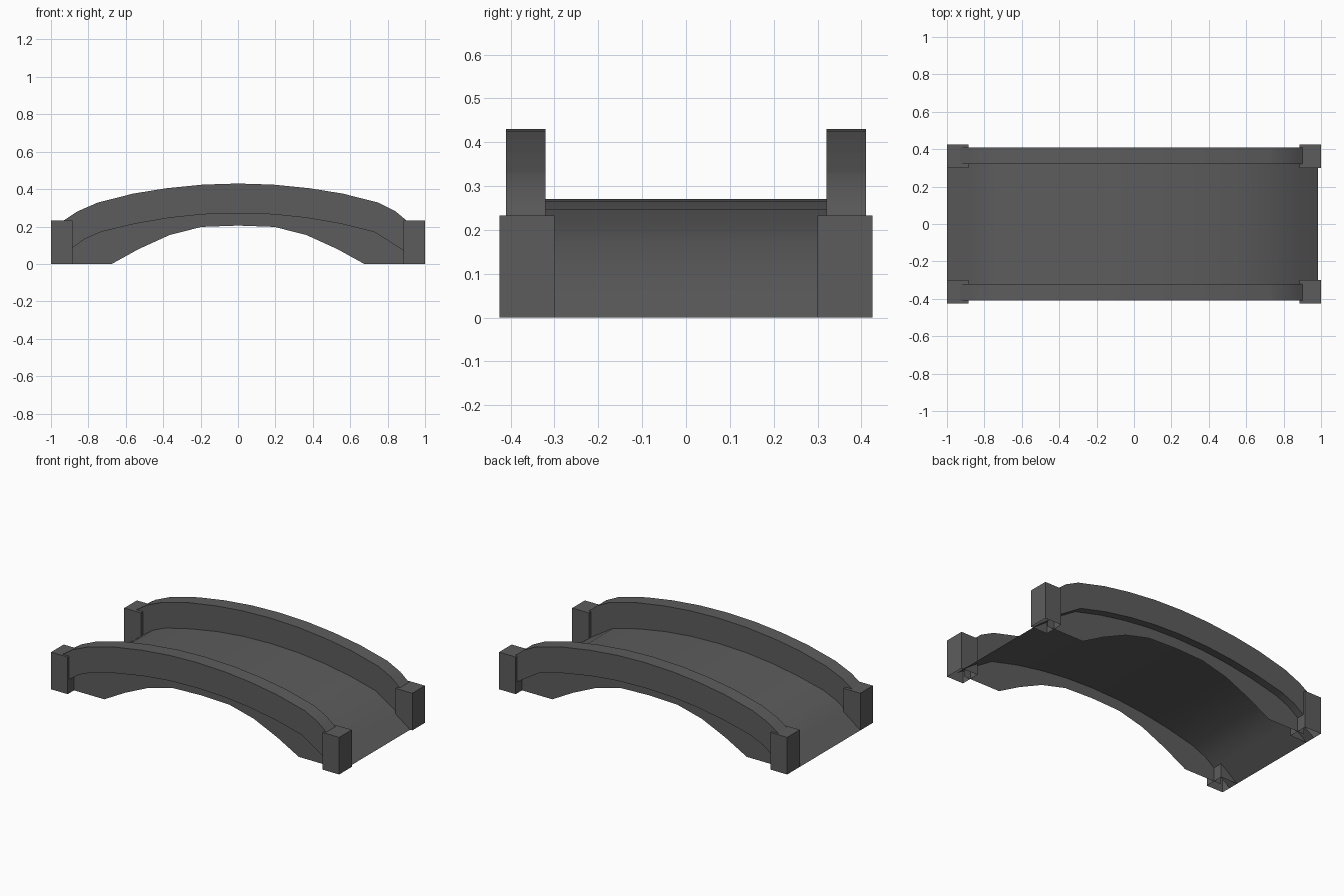
import bpy, bmesh

if "Cube" in bpy.data.objects:
    bpy.data.objects.remove(bpy.data.objects["Cube"])

stone = bpy.data.materials.new("dark grey stone")
stone.diffuse_color = (0.108, 0.108, 0.111, 1)
stone.use_nodes = True
stone.node_tree.nodes["Principled BSDF"].inputs["Base Color"].default_value = stone.diffuse_color

# Half-profiles as (x, z) from left to right
DECK = [(-1.0, 0.0), (-0.88, 0.09), (-0.82, 0.133), (-0.73, 0.172), (-0.55, 0.215),
        (-0.37, 0.246), (-0.19, 0.265), (0, 0.271), (0.19, 0.265), (0.37, 0.246),
        (0.55, 0.215), (0.73, 0.17), (0.88, 0.075), (0.985, 0.0)]
RAIL = [(-0.93, 0.233), (-0.86, 0.28), (-0.75, 0.328), (-0.56, 0.376), (-0.38, 0.405),
        (-0.19, 0.424), (0, 0.43), (0.19, 0.424), (0.38, 0.405), (0.56, 0.376),
        (0.75, 0.328), (0.84, 0.283), (0.90, 0.233)]
ARCH = [(-1.0, 0), (-0.675, 0), (-0.53, 0.08), (-0.365, 0.155), (-0.195, 0.198), (0, 0.205),
        (0.195, 0.198), (0.365, 0.155), (0.53, 0.08), (0.675, 0), (1.0, 0)]


def height(line, x):
    for (xa, za), (xb, zb) in zip(line, line[1:]):
        if xa <= x <= xb:
            return za + (zb - za) * (x - xa) / (xb - xa)
    return line[0][1] if x < line[0][0] else line[-1][1]


def columns(low, high, x0, x1):
    xs = {x for x, z in low + high if x0 < x < x1} | {x0, x1}
    return sorted(xs)


def finish(name, bm, fix_normals=False):
    if fix_normals:
        bmesh.ops.recalc_face_normals(bm, faces=bm.faces)
    me = bpy.data.meshes.new(name)
    bm.to_mesh(me)
    bm.free()
    me.materials.append(stone)
    ob = bpy.data.objects.new(name, me)
    bpy.context.collection.objects.link(ob)
    bpy.ops.object.select_all(action='DESELECT')
    ob.select_set(True)
    bpy.context.view_layer.objects.active = ob
    bpy.ops.object.shade_smooth_by_angle(angle=0.5)
    return ob


def loft(bm, rings, closed):
    rows = [[bm.verts.new(p) for p in r] for r in rings]
    n = len(rows[0])
    for a, b in zip(rows, rows[1:]):
        for i in range(n if closed else n - 1):
            j = (i + 1) % n
            bm.faces.new((a[i], b[i], b[j], a[j]))
    if closed:
        bm.faces.new(rows[0])
        bm.faces.new(rows[-1][::-1])


# Walkway: a thin curved sheet
bm = bmesh.new()
loft(bm, [[(x, -0.365, z), (x, 0.365, z)] for x, z in DECK], False)
finish("deck", bm)

for s, side in ((-1, "front"), (1, "back")):
    # Solid curved side wall
    bm = bmesh.new()
    rings = []
    for x in columns(DECK, RAIL, -0.93, 0.90):
        lo, hi = height(DECK, x), height(RAIL, x)
        rings.append([(x, s * 0.32, lo), (x, s * 0.41, lo), (x, s * 0.41, hi), (x, s * 0.32, hi)])
    loft(bm, rings, True)
    finish(side + "_parapet", bm, True)

    # Thin arched panel under the wall
    bm = bmesh.new()
    rings = []
    for x in columns(ARCH, DECK, -0.93, 0.93):
        ends = [(x, s * 0.362, height(ARCH, x)), (x, s * 0.362, height(DECK, x))]
        rings.append(ends if s < 0 else ends[::-1])
    loft(bm, rings, False)
    finish(side + "_arch_panel", bm)

    # End posts, open underneath
    for t, end in ((-1, "left"), (1, "right")):
        bm = bmesh.new()
        bmesh.ops.create_cube(bm, size=1)
        for v in bm.verts:
            v.co.x = t * 0.9425 + v.co.x * 0.115
            v.co.y = s * 0.3625 + v.co.y * 0.125
            v.co.z = (v.co.z + 0.5) * 0.233
        bottom = [f for f in bm.faces if f.normal.z < -0.5 or all(v.co.z < 0.01 for v in f.verts)]
        bmesh.ops.delete(bm, geom=bottom, context='FACES')
        finish(side + "_" + end + "_post", bm)
